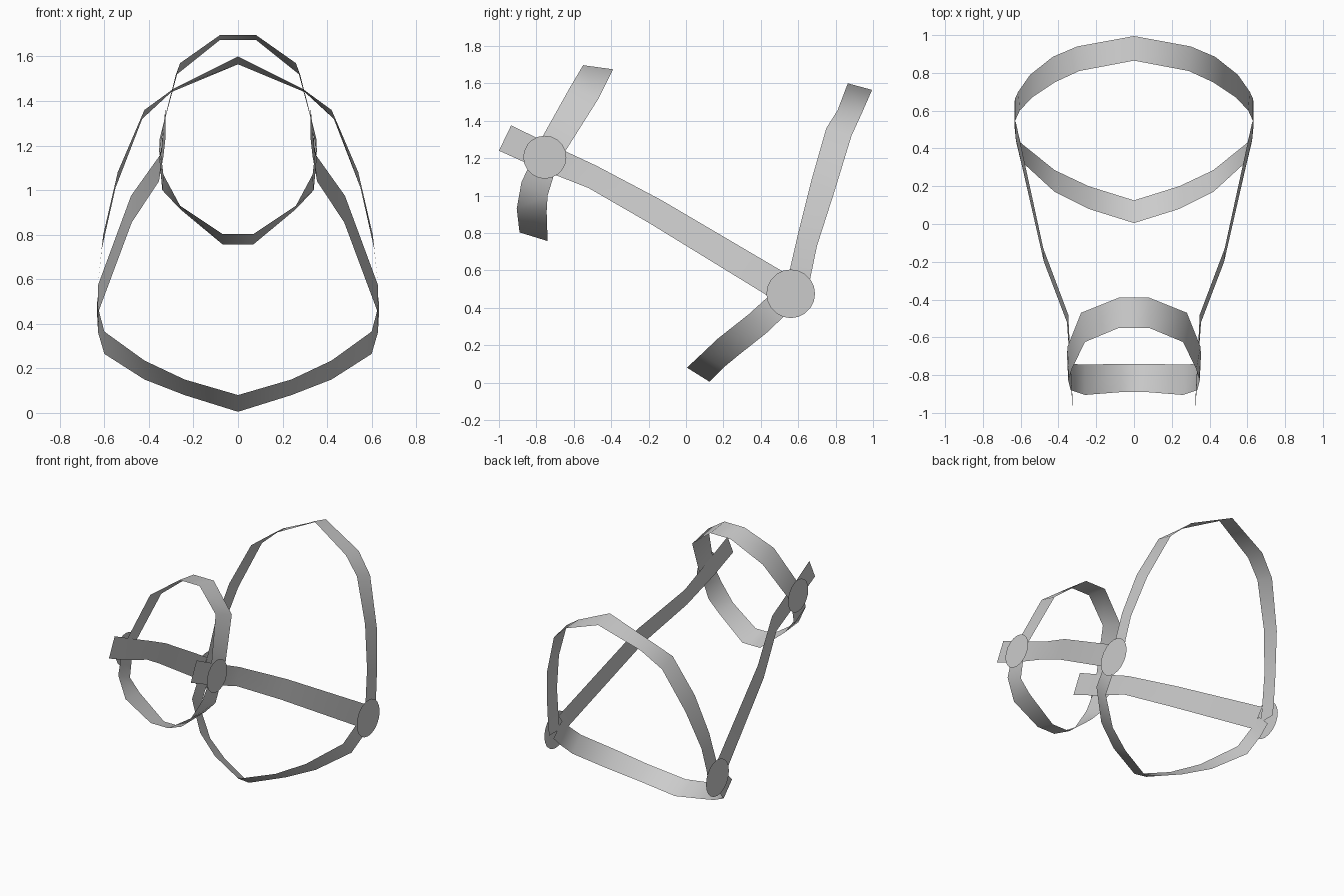
import bpy, bmesh, math


def make_mesh(name, verts, faces, smooth=True):
    mesh = bpy.data.meshes.new(name)
    mesh.from_pydata(verts, [], faces)
    for p in mesh.polygons:
        p.use_smooth = smooth
    obj = bpy.data.objects.new(name, mesh)
    bpy.context.collection.objects.link(obj)
    return obj


def ribbon(name, edge_a, edge_b):
    """Flat strap spanning two edge paths."""
    n = len(edge_a)
    faces = [(i, i + 1, n + i + 1, n + i) for i in range(n - 1)]
    return make_mesh(name, edge_a + edge_b, faces)


def across(half):
    """Mirror a half path (starting at the middle) into a full path."""
    left = [(-x, y, z) for x, y, z in reversed(half) if x > 0]
    return left + half


def mirror(obj):
    obj.modifiers.new("mirror", 'MIRROR')


# crown strap over the top of the head
ribbon("crown_strap",
       across([(0, .865, 1.60), (.29, .81, 1.455), (.42, .75, 1.36), (.54, .67, 1.08),
               (.605, .60, .80), (.63, .545, .56), (.632, .53, .47)]),
       across([(0, .995, 1.565), (.30, .94, 1.44), (.43, .885, 1.32), (.55, .79, 1.01),
               (.613, .70, .73), (.63, .665, .56), (.632, .65, .47)]))

# throat strap under the jaw
ribbon("throat_strap",
       across([(0, .005, .08), (.24, .08, .15), (.42, .17, .235), (.60, .335, .365),
               (.625, .44, .46), (.632, .51, .52)]),
       across([(0, .125, .005), (.24, .20, .08), (.42, .285, .15), (.60, .43, .265),
               (.628, .53, .36), (.632, .60, .43)]))

# nose strap
ribbon("nose_strap",
       across([(.08, -.55, 1.697), (.26, -.625, 1.57), (.33, -.77, 1.31), (.345, -.82, 1.21)]),
       across([(.08, -.39, 1.675), (.28, -.47, 1.515), (.352, -.65, 1.23), (.355, -.70, 1.15)]))

# chin strap
ribbon("chin_strap",
       across([(.07, -.89, .803), (.26, -.905, .93), (.335, -.88, 1.07), (.35, -.82, 1.20)]),
       across([(.07, -.74, .757), (.26, -.745, .915), (.34, -.74, 1.00), (.352, -.70, 1.13)]))

# cheek straps, ending in a short free tab at the nose
mirror(ribbon("cheek_strap",
              [(.325, -.935, 1.375), (.333, -.78, 1.30), (.348, -.48, 1.16),
               (.48, -.13, .975), (.628, .55, .575)],
              [(.325, -1.0, 1.24), (.335, -.80, 1.15), (.355, -.52, 1.04),
               (.477, -.20, .855), (.628, .46, .45)]))


# flat round fittings where the straps meet
def disc(name, x, y, z, r, sides=20):
    pts = [(x, y + r * math.cos(2 * math.pi * i / sides),
            z + r * math.sin(2 * math.pi * i / sides)) for i in range(sides)]
    mirror(make_mesh(name, pts, [tuple(range(sides))], smooth=False))


disc("jaw_ring", .642, .56, .475, .13)
disc("nose_ring", .362, -.755, 1.205, .115)
